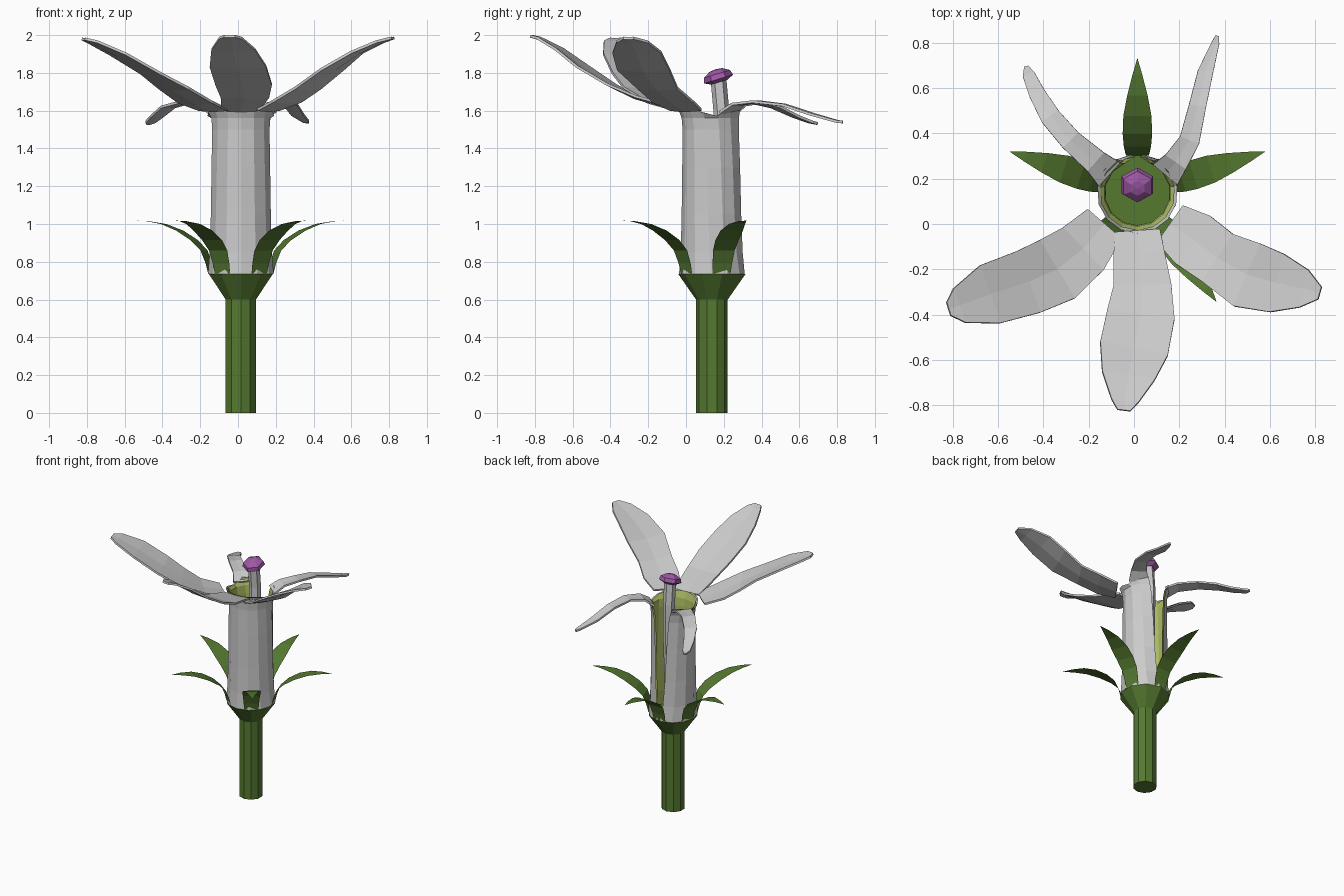
import bpy
from math import sin, cos, radians
from mathutils import Vector

if "Cube" in bpy.data.objects:
    bpy.data.objects.remove(bpy.data.objects["Cube"])

CX, CY = 0.015, 0.137          # flower axis


def material(name, rgb):
    m = bpy.data.materials.new(name)
    m.diffuse_color = (*rgb, 1)
    m.use_nodes = True
    m.node_tree.nodes["Principled BSDF"].inputs["Base Color"].default_value = m.diffuse_color
    return m


GREEN = material("leaf_green", (0.09, 0.19, 0.03))
LIME = material("inner_green", (0.42, 0.52, 0.13))
PURPLE = material("stigma_purple", (0.34, 0.10, 0.38))


def build(name, verts, faces, mat=None, thick=0):
    me = bpy.data.meshes.new(name)
    me.from_pydata(verts, [], faces)
    ob = bpy.data.objects.new(name, me)
    bpy.context.collection.objects.link(ob)
    if mat:
        me.materials.append(mat)
    if thick:
        mod = ob.modifiers.new("thickness", 'SOLIDIFY')
        mod.thickness = thick
        mod.offset = 0
    return ob


def grid_faces(rows, cols):
    return [(r * cols + c, r * cols + c + 1, (r + 1) * cols + c + 1, (r + 1) * cols + c)
            for r in range(rows - 1) for c in range(cols - 1)]


def stack(name, rings, n, mat=None):
    """Closed solid through rings of (x, y, z, radius)."""
    verts = [(x + r * cos(radians(360 * (i + .5) / n)), y + r * sin(radians(360 * (i + .5) / n)), z)
             for x, y, z, r in rings for i in range(n)]
    faces = [(k * n + i, k * n + (i + 1) % n, (k + 1) * n + (i + 1) % n, (k + 1) * n + i)
             for k in range(len(rings) - 1) for i in range(n)]
    faces += [tuple(reversed(range(n))), tuple(range((len(rings) - 1) * n, len(rings) * n))]
    return build(name, verts, faces, mat)


# Stem and flaring receptacle
stack("stem", [(CX, CY, 0, .084), (CX, CY, .6, .084), (CX, CY, .735, .178)], 10, GREEN)

# Five pointed sepals: (radius, height, half width)
SEPAL = [(.165, .735, .05), (.178, .79, .054), (.205, .86, .06), (.26, .915, .065),
         (.34, .965, .062), (.43, 1.0, .045), (.52, 1.015, .022), (.592, 1.018, .001)]
for k in range(5):
    a = radians(90 + 72 * k)
    verts = [(CX + r * cos(a) - s * w * sin(a), CY + r * sin(a) + s * w * cos(a), z)
             for r, z, w in SEPAL for s in (-1, 1)]
    build(f"sepal_{k + 1}", verts, grid_faces(len(SEPAL), 2), GREEN)

# Flower tube, slit open at the back: (height, radius, half slit angle)
TUBE = [(.735, .174, 3), (.85, .165, 9), (1.05, .160, 14), (1.3, .157, 18), (1.5, .155, 23),
        (1.56, .160, 27), (1.61, .178, 32)]


def tube(name, inset, mat):
    n = 12
    verts = []
    for j, (z, r, slit) in enumerate(TUBE):
        for i in range(n + 1):
            a = radians(90 + slit + (360 - 2 * slit) * i / n)
            notch = max(0, 1 - abs(sin(a)) * 2.5) * .06 if j == len(TUBE) - 1 else 0
            verts.append((CX + (r - inset) * cos(a), CY + (r - inset) * sin(a), z - notch))
    build(name, verts, grid_faces(len(TUBE), n + 1), mat)


tube("tube_outer", 0, None)
tube("tube_lining", .012, LIME)

# Petal lobes: stations of (x, y, z, half width)
LOBES = {
    "front_petal": [(.015, -.03, 1.605, .10), (.022, -.13, 1.635, .113), (.037, -.27, 1.675, .128),
                    (.03, -.4, 1.74, .15), (0, -.55, 1.835, .152), (-.025, -.67, 1.925, .117),
                    (-.04, -.78, 1.985, .06), (-.045, -.822, 1.995, .028)],
    "right_petal": [(.16, 0, 1.605, .10), (.26, -.07, 1.65, .13), (.37, -.15, 1.72, .125),
                    (.5, -.225, 1.82, .15), (.63, -.26, 1.91, .132), (.75, -.285, 1.965, .085),
                    (.82, -.305, 1.985, .028)],
    "left_petal": [(-.13, 0, 1.605, .10), (-.225, -.11, 1.645, .13), (-.34, -.2, 1.72, .15),
                   (-.465, -.255, 1.80, .145), (-.635, -.31, 1.90, .135), (-.77, -.36, 1.965, .08),
                   (-.818, -.375, 1.98, .03)],
    "back_right_petal": [(.14, .22, 1.59, .07), (.185, .275, 1.635, .055), (.245, .37, 1.648, .045),
                         (.28, .52, 1.63, .038), (.315, .67, 1.58, .034), (.36, .8, 1.543, .017),
                         (.367, .83, 1.54, .008)],
    "back_left_petal": [(-.11, .22, 1.59, .07), (-.17, .275, 1.63, .055), (-.28, .37, 1.645, .048),
                        (-.37, .475, 1.62, .045), (-.43, .58, 1.57, .036), (-.465, .66, 1.54, .027),
                        (-.475, .695, 1.532, .01)],
}
for name, st in LOBES.items():
    verts = []
    for i, (x, y, z, w) in enumerate(st):
        p, q = st[max(i - 1, 0)], st[min(i + 1, len(st) - 1)]
        side = Vector((p[1] - q[1], q[0] - p[0], 0)).normalized()
        for s in (-1, 0, 1):
            verts.append(Vector((x, y, z - (.06 * w if s == 0 else 0))) + side * w * s)
    build(name, verts, grid_faces(len(st), 3), None, .014)

# Style rising through the tube
stack("style", [(CX, .15, .735, .045), (CX, .185, 1.3, .042), (CX, .187, 1.6, .042),
                (CX, .172, 1.765, .042)], 6)

# Tilted domed stigma
dome = stack("stigma", [(0, 0, -.025, .045), (0, 0, -.008, .08), (0, 0, .02, .072),
                        (0, 0, .042, .035), (0, 0, .046, .003)], 6, PURPLE)
dome.location = (CX, .17, 1.775)
dome.rotation_euler = (radians(17), 0, 0)
